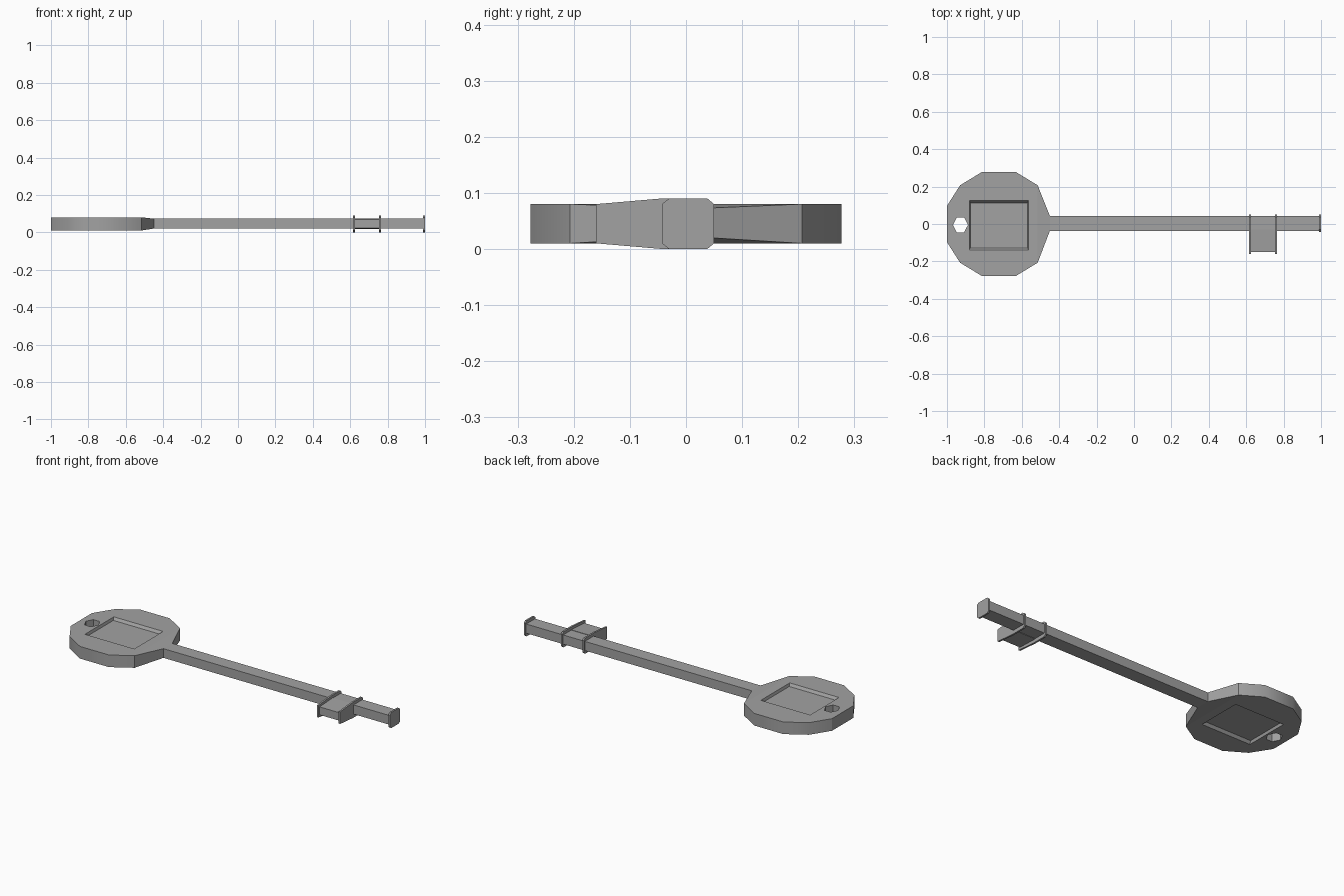
import bpy, bmesh, math

cube = bpy.data.objects.get("Cube")
if cube:
    bpy.data.objects.remove(cube, do_unlink=True)

metal = bpy.data.materials.new("grey metal")
metal.use_nodes = True
grey = (0.36, 0.36, 0.36, 1)
metal.diffuse_color = grey
metal.node_tree.nodes["Principled BSDF"].inputs["Base Color"].default_value = grey


def loft(name, start, end):
    """Solid between two matching loops of 3D points."""
    bm = bmesh.new()
    a = [bm.verts.new(p) for p in start]
    b = [bm.verts.new(p) for p in end]
    bm.faces.new(a)
    bm.faces.new(b)
    n = len(a)
    for i in range(n):
        j = (i + 1) % n
        bm.faces.new((a[i], a[j], b[j], b[i]))
    bmesh.ops.recalc_face_normals(bm, faces=bm.faces)
    mesh = bpy.data.meshes.new(name)
    bm.to_mesh(mesh)
    bm.free()
    mesh.materials.append(metal)
    obj = bpy.data.objects.new(name, mesh)
    bpy.context.collection.objects.link(obj)
    return obj


def flat(points, z):
    return [(x, y, z) for x, y in points]


def section(points, x):
    return [(x, y, z) for y, z in points]


def rect(a0, a1, b0, b1):
    return [(a0, b0), (a1, b0), (a1, b1), (a0, b1)]


def cut(target, cutter):
    mod = target.modifiers.new("cut", "BOOLEAN")
    mod.operation = "DIFFERENCE"
    mod.solver = "EXACT"
    mod.object = cutter
    bpy.context.view_layer.objects.active = target
    bpy.ops.object.modifier_apply(modifier=mod.name)
    bpy.data.objects.remove(cutter, do_unlink=True)


LOW, HIGH, MID = 0.01, 0.08, 0.045
NECK_X = -0.515

# Faceted head, mirrored front to back
half = [(NECK_X, 0.207), (-0.63, 0.277), (-0.815, 0.277), (-0.93, 0.207), (-1, 0.097)]
outline = half + [(x, -y) for x, y in reversed(half)]
head = loft("head", flat(outline, LOW), flat(outline, HIGH))

# Hexagonal ring hole
hexagon = [(-0.928 + 0.04 * math.cos(k * math.pi / 3),
            -0.005 + 0.046 * math.sin(k * math.pi / 3)) for k in range(6)]
cut(head, loft("hole_cutter", flat(hexagon, -0.1), flat(hexagon, 0.2)))

# Sloped recess on both faces
depth = 0.015
for side, surface in ((1, HIGH), (-1, LOW)):
    floor = rect(-0.875, -0.57, -0.127, 0.113)
    mouth = rect(-0.88, -0.565, -0.139, 0.125)
    cut(head, loft("recess_cutter", flat(floor, surface - side * depth),
                   flat(mouth, surface + side * 0.0005)))

# Tapered neck and straight shaft
shaft_section = rect(-0.037, 0.043, 0.02, 0.073)
loft("neck", section(rect(-0.207, 0.207, LOW, HIGH), NECK_X),
     section(shaft_section, -0.45))
loft("shaft", section(shaft_section, -0.45), section(shaft_section, 0.992))

# Bit on the front side of the shaft
bit = [(-0.15, 0.022), (-0.03, 0.018), (-0.03, 0.075), (-0.15, 0.068)]
loft("bit", section(bit, 0.62), section(bit, 0.76))

# Chamfered collars beside the bit and at the tip
back = [(-0.043, 0.0), (0.038, 0.0), (0.05, 0.01),
        (0.05, 0.08), (0.038, 0.09), (-0.043, 0.09)]
bit_collar = back + [(-0.16, 0.08), (-0.16, 0.01)]
for name, x in (("inner_bit_collar", 0.621), ("outer_bit_collar", 0.759)):
    loft(name, section(bit_collar, x - 0.005), section(bit_collar, x + 0.005))
tip = [(-0.03, 0.0)] + back[1:5] + [(-0.03, 0.09), (-0.043, 0.08), (-0.043, 0.01)]
loft("tip_collar", section(tip, 0.99), section(tip, 1.0))

# Soften only the shallow corners of the head rim
bpy.ops.object.select_all(action="DESELECT")
head.select_set(True)
bpy.context.view_layer.objects.active = head
bpy.ops.object.shade_smooth_by_angle(angle=math.radians(32))
